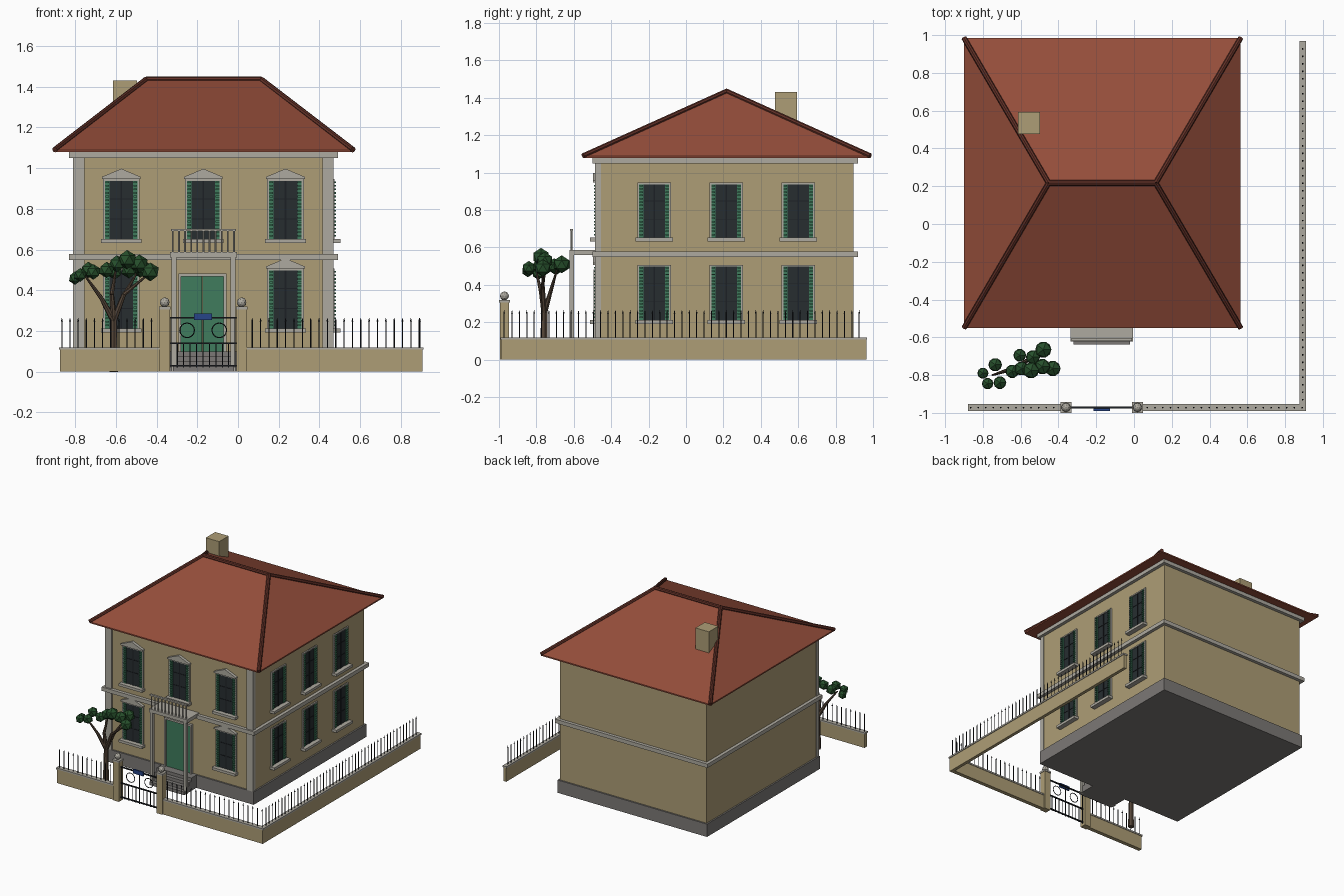
import bpy, bmesh
from mathutils import Vector, Matrix

if "Cube" in bpy.data.objects:
    bpy.data.objects.remove(bpy.data.objects["Cube"])

COL = {
    "wall": (0.42, 0.34, 0.18, 1), "trim": (0.42, 0.40, 0.35, 1), "base": (0.20, 0.19, 0.18, 1),
    "roof": (0.30, 0.075, 0.043, 1), "ridge": (0.12, 0.03, 0.02, 1), "green": (0.05, 0.20, 0.11, 1),
    "glass": (0.02, 0.027, 0.03, 1), "iron": (0.012, 0.014, 0.018, 1), "blue": (0.02, 0.06, 0.25, 1),
    "bark": (0.09, 0.06, 0.04, 1), "leaf": (0.02, 0.08, 0.025, 1),
}
mats = {}
for key, c in COL.items():
    mats[key] = bpy.data.materials.new(key)
    mats[key].diffuse_color = c
parts = {}


def part(name, col):
    return parts.setdefault(name, (bmesh.new(), col))[0]


def box(bm, x0, x1, y0, y1, z0, z1):
    m = Matrix.Translation(((x0 + x1) / 2, (y0 + y1) / 2, (z0 + z1) / 2))
    m = m @ Matrix.Diagonal((abs(x1 - x0), abs(y1 - y0), abs(z1 - z0), 1))
    bmesh.ops.create_cube(bm, size=1, matrix=m)


def rod(bm, a, b, r1, r2=None, seg=6):
    a, b = Vector(a), Vector(b)
    d = b - a
    m = Matrix.Translation((a + b) / 2) @ d.to_track_quat('Z', 'Y').to_matrix().to_4x4()
    bmesh.ops.create_cone(bm, cap_ends=True, segments=seg, radius1=r1,
                          radius2=r1 if r2 is None else r2, depth=d.length, matrix=m)


def ball(bm, c, r, sub=1):
    bmesh.ops.create_icosphere(bm, subdivisions=sub, radius=r, matrix=Matrix.Translation(c))


# House body, plinth, string course, cornice and front corner strips
X0, X1, Y0, Y1, CX = -0.805, 0.465, -0.475, 0.895, -0.17


def band(bm, out, z0, z1):
    box(bm, X0 - out, X1 + out, Y0 - out, Y1 + out, z0, z1)


band(part("house_walls", "wall"), 0, 0.05, 1.08)
band(part("plinth", "base"), 0.012, 0, 0.10)
band(part("string_course", "trim"), 0.025, 0.548, 0.578)
band(part("cornice", "trim"), 0.025, 1.05, 1.085)
for a, b in ((X0 - 0.005, -0.755), (0.415, X1 + 0.005)):
    box(part("corner_strips", "trim"), a, b, Y0 - 0.012, Y0 + 0.02, 0.1, 1.06)

# Hipped roof with a thin eave, plus ridge and hip tiles
bm = part("roof", "roof")
corners = [(-0.9, -0.55), (0.565, -0.55), (0.565, 0.985), (-0.9, 0.985)]
low = [bm.verts.new((x, y, 1.078)) for x, y in corners]
top = [bm.verts.new((x, y, 1.088)) for x, y in corners]
ridge = [Vector((-0.452, 0.217, 1.435)), Vector((0.115, 0.217, 1.435))]
rl, rr = [bm.verts.new(p) for p in ridge]
bm.faces.new(low[::-1])
for i in range(4):
    j = (i + 1) % 4
    bm.faces.new((low[i], low[j], top[j], top[i]))
for f in ((top[0], top[1], rr, rl), (top[1], top[2], rr), (top[2], top[3], rl, rr), (top[3], top[0], rl)):
    bm.faces.new(f)
bm = part("ridge_tiles", "ridge")
rod(bm, ridge[0], ridge[1], 0.015, seg=8)
for i, (x, y) in enumerate(corners):
    rod(bm, (x, y, 1.09), ridge[0 if i in (0, 3) else 1], 0.014, seg=8)
box(part("chimney", "wall"), -0.613, -0.497, 0.477, 0.593, 1.15, 1.43)


# Windows: u runs along the wall, d is the distance out from it
def window(side, c, z0, pediment):
    def wb(name, col, u0, u1, d0, d1, za, zb):
        bm = part(name, col)
        if side == "front":
            box(bm, c + u0, c + u1, Y0 - d0, Y0 - d1, z0 + za, z0 + zb)
        else:
            box(bm, X1 + d0, X1 + d1, c + u0, c + u1, z0 + za, z0 + zb)
    h = 0.295
    wb("window_glass", "glass", -0.08, 0.08, -0.01, 0.003, 0, h)
    wb("window_bars", "iron", -0.004, 0.004, 0, 0.007, 0, h)
    for k in (1, 2):
        wb("window_bars", "iron", -0.06, 0.06, 0, 0.006, k * h / 3 - 0.002, k * h / 3 + 0.002)
    for s in (-1, 1):
        wb("window_frames", "trim", s * 0.08, s * 0.09, -0.01, 0.01, 0, h)
        wb("shutters", "green", s * 0.058, s * 0.08, 0, 0.008, 0, h - 0.01)
        for k in range(16):
            z = 0.012 + k * 0.0175
            wb("shutter_slats", "green", s * 0.06, s * 0.078, 0.005, 0.017, z, z + 0.008)
    wb("window_frames", "trim", -0.09, 0.09, -0.01, 0.01, h - 0.01, h)
    wb("window_sills", "trim", -0.1, 0.1, -0.01, 0.038, -0.02, 0)
    if pediment:
        bm = part("pediments", "trim")
        tri = [(-0.095, h), (0.095, h), (0.095, h + 0.01), (0, h + 0.05), (-0.095, h + 0.01)]
        f = bm.faces.new([bm.verts.new((c + u, Y0 - 0.022, z0 + z)) for u, z in tri])
        ext = bmesh.ops.extrude_face_region(bm, geom=[f])
        bmesh.ops.translate(bm, vec=(0, 0.03, 0),
                            verts=[v for v in ext["geom"] if isinstance(v, bmesh.types.BMVert)])


for x in (-0.573, CX, 0.233):
    window("front", x, 0.652, True)
    if x != CX:
        window("front", x, 0.212, True)
for y in (-0.17, 0.215, 0.60):
    for z in (0.652, 0.212):
        window("right", y, z, False)

# Door with frame and two leaves
for s in (-1, 1):
    box(part("door", "green"), CX - 0.005 + s * 0.001, CX - 0.005 + s * 0.105, Y0 - 0.01, Y0 + 0.01, 0.09, 0.468)
    box(part("door_frame", "trim"), CX - 0.005 + s * 0.105, CX - 0.005 + s * 0.118, Y0 - 0.02, Y0 + 0.01, 0.09, 0.48)
    # Balcony columns
    box(part("balcony_columns", "trim"), CX + s * 0.133, CX + s * 0.157, -0.622, -0.598, 0, 0.565)
box(part("door_frame", "trim"), CX - 0.123, CX + 0.113, Y0 - 0.02, Y0 + 0.01, 0.468, 0.483)

# Entrance steps
for k in range(4):
    box(part("steps", "base"), CX - 0.15, CX + 0.15, -0.638 + k * 0.03, Y0, 0, 0.025 * (k + 1))

# Balcony slab and railing
box(part("balcony_slab", "trim"), CX - 0.165, CX + 0.165, -0.622, Y0, 0.56, 0.587)
bm = part("balcony_railing", "trim")
box(bm, CX - 0.16, CX + 0.16, -0.62, -0.604, 0.69, 0.7)
for k in range(11):
    x = CX - 0.15 + k * 0.03
    rod(bm, (x, -0.612, 0.585), (x, -0.612, 0.692), 0.005)

# Garden wall, coping and iron spikes
def spike(x, y):
    bm = part("fence_spikes", "iron")
    rod(bm, (x, y, 0.11), (x, y, 0.25), 0.003, seg=5)
    rod(bm, (x, y, 0.247), (x, y, 0.265), 0.005, 0.0005, seg=5)


for x0, x1, y0, y1 in ((-0.875, -0.37, -0.987, -0.957), (0.03, 0.905, -0.987, -0.957), (0.88, 0.905, -0.957, 0.965)):
    box(part("garden_wall", "wall"), x0, x1, y0, y1, 0, 0.11)
    box(part("wall_coping", "trim"), x0 - 0.005, x1 + 0.005, y0 - 0.004, y1 + 0.004, 0.108, 0.12)
for k in range(12):
    spike(-0.865 + k * 0.04, -0.972)
for k in range(21):
    spike(0.07 + k * 0.041, -0.972)
for k in range(48):
    spike(0.893, -0.93 + k * 0.0395)

# Gate posts with ball tops
for x in (-0.36, 0.018):
    box(part("gate_posts", "wall"), x - 0.026, x + 0.026, -0.995, -0.947, 0, 0.31)
    box(part("gate_post_caps", "trim"), x - 0.029, x + 0.029, -1.0, -0.942, 0.306, 0.32)
    ball(part("gate_post_balls", "trim"), (x, -0.971, 0.341), 0.024, 2)

# Iron gate with rings and plaque
bm = part("gate", "iron")
for z in (0.03, 0.14, 0.265):
    box(bm, -0.336, -0.008, -0.976, -0.966, z - 0.004, z + 0.004)
for k in range(11):
    x = -0.33 + k * 0.0316
    rod(bm, (x, -0.971, 0.02), (x, -0.971, 0.265 if k in (0, 5, 10) else 0.14), 0.003)
for x in (-0.25, -0.092):
    pts = [Matrix.Rotation(k * 0.3927, 3, 'Y') @ Vector((0.036, 0, 0)) + Vector((x, -0.971, 0.203)) for k in range(17)]
    for a, b in zip(pts, pts[1:]):
        rod(bm, a, b, 0.003, seg=5)
box(part("gate_plaque", "blue"), -0.215, -0.128, -0.99, -0.978, 0.253, 0.285)

# Tree trunk, branches and faceted foliage
bm = part("tree_trunk", "bark")
fork = (-0.61, -0.757, 0.25)
rod(bm, (-0.61, -0.76, 0), fork, 0.022, 0.017, 7)
for mid, tip in (((-0.67, -0.775, 0.36), (-0.75, -0.80, 0.47)), ((-0.57, -0.725, 0.36), (-0.50, -0.69, 0.48)),
                 ((-0.56, -0.765, 0.38), (-0.45, -0.765, 0.47)), ((-0.62, -0.77, 0.38), (-0.60, -0.75, 0.5))):
    rod(bm, fork, mid, 0.016, 0.011, 7)
    rod(bm, mid, tip, 0.011, 0.005, 7)
leaves = [(-0.80, -0.79, 0.46, 0.033), (-0.735, -0.745, 0.50, 0.04), (-0.775, -0.845, 0.475, 0.034),
          (-0.71, -0.84, 0.49, 0.038), (-0.645, -0.78, 0.50, 0.04), (-0.605, -0.695, 0.49, 0.038),
          (-0.595, -0.765, 0.53, 0.042), (-0.545, -0.775, 0.55, 0.048), (-0.48, -0.665, 0.51, 0.048),
          (-0.43, -0.765, 0.49, 0.046), (-0.485, -0.755, 0.53, 0.046), (-0.535, -0.705, 0.50, 0.042)]
for x, y, z, r in leaves:
    ball(part("tree_foliage", "leaf"), (x, y, z), r, 1)

# Turn every part into an object
for name, (bm, col) in parts.items():
    bmesh.ops.recalc_face_normals(bm, faces=bm.faces)
    me = bpy.data.meshes.new(name)
    bm.to_mesh(me)
    bm.free()
    me.materials.append(mats[col])
    bpy.context.collection.objects.link(bpy.data.objects.new(name, me))

for m in bpy.data.materials:
    if m.users and not m.is_grease_pencil:
        m.use_nodes = True
        m.node_tree.nodes["Principled BSDF"].inputs["Base Color"].default_value = m.diffuse_color
